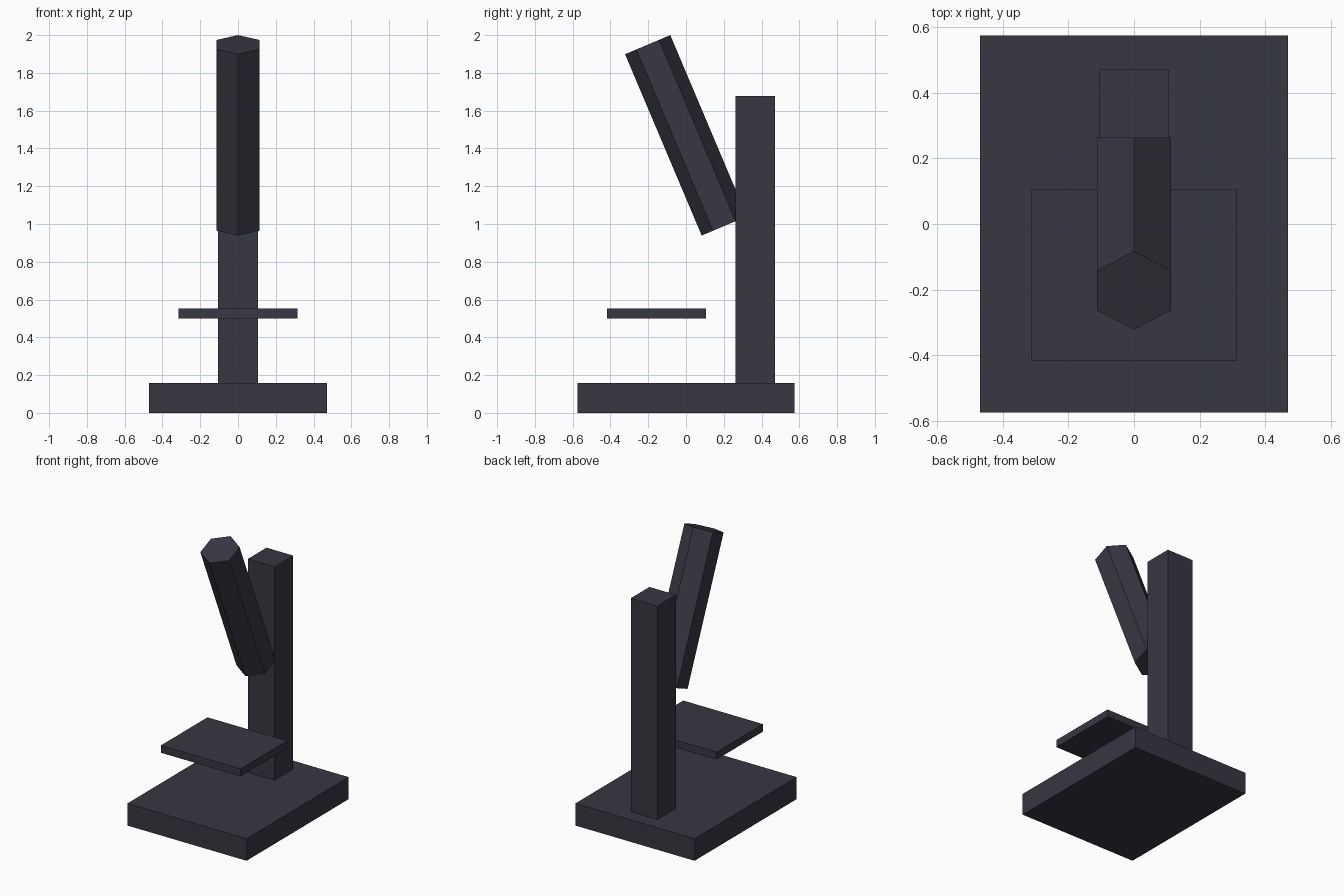
import bpy
from math import cos, sin, tau
from mathutils import Vector

cube = bpy.data.objects.get("Cube")
if cube:
    bpy.data.objects.remove(cube, do_unlink=True)

# Single dark slate colour
slate = bpy.data.materials.new("dark slate")
slate.use_nodes = True
color = (0.039, 0.038, 0.055, 1)
slate.diffuse_color = color
bsdf = next(n for n in slate.node_tree.nodes if n.type == 'BSDF_PRINCIPLED')
bsdf.inputs["Base Color"].default_value = color
bsdf.inputs["Roughness"].default_value = 0.8


def prism(name, outline, height, center, tilt=0.0):
    """Extrude a counter-clockwise outline symmetrically along z, then tilt about x."""
    n = len(outline)
    verts = [Vector((x, y, z)) for z in (-height / 2, height / 2) for x, y in outline]
    faces = [tuple(reversed(range(n))), tuple(range(n, 2 * n))]
    faces += [(i, (i + 1) % n, n + (i + 1) % n, n + i) for i in range(n)]
    mesh = bpy.data.meshes.new(name)
    mesh.from_pydata(verts, [], faces)
    mesh.materials.append(slate)
    obj = bpy.data.objects.new(name, mesh)
    obj.location = center
    obj.rotation_euler.x = tilt
    bpy.context.collection.objects.link(obj)
    return obj


def box(name, half_width, y, z):
    """Box centred on x, spanning the given y and z ranges."""
    hy = (y[1] - y[0]) / 2
    outline = [(-half_width, -hy), (half_width, -hy), (half_width, hy), (-half_width, hy)]
    return prism(name, outline, z[1] - z[0], (0, sum(y) / 2, sum(z) / 2))


# Foot, upright and sample stage
box("base", 0.47, (-0.575, 0.575), (0, 0.157))
box("column", 0.105, (0.262, 0.471), (0.157, 1.678))
box("stage", 0.314, (-0.418, 0.105), (0.5, 0.553))

# Six-sided viewing tube, leaning forward with ridges at front and back
hexagon = [(0.13 * sin(-i * tau / 6), 0.13 * cos(i * tau / 6)) for i in range(6)]
prism("viewing_tube", hexagon, 1.042, (0, 0, 1.4695), 0.4)
